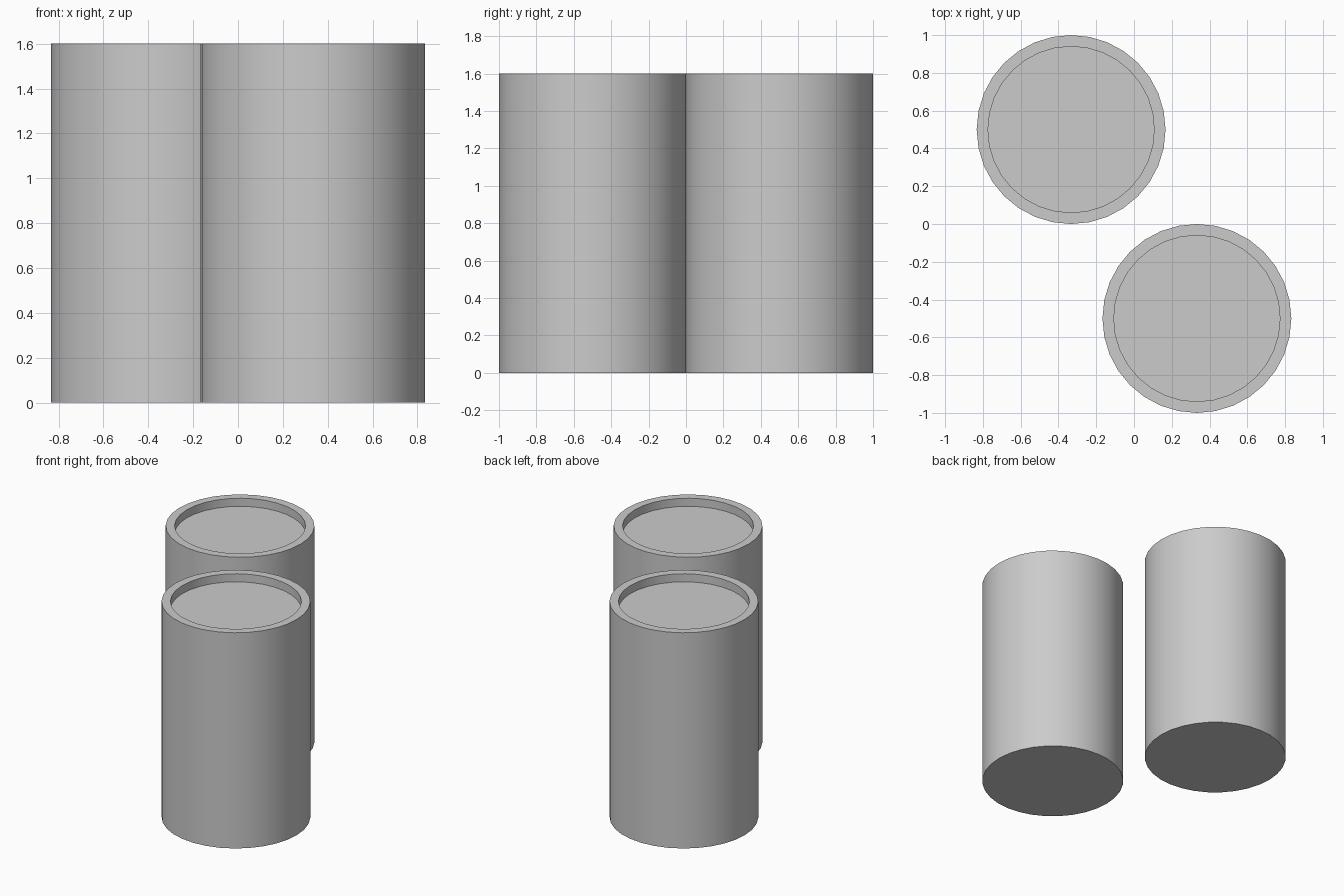
import bpy
import bmesh
import math

cube = bpy.data.objects.get("Cube")
if cube:
    bpy.data.objects.remove(cube, do_unlink=True)

SIDES = 32
RADIUS, INNER = 0.5, 0.44
HEIGHT, RECESS = 1.6, 0.06

# One plain grey for everything
grey = bpy.data.materials.new("plain grey")
grey.use_nodes = True
color = (0.6, 0.6, 0.6, 1)
grey.diffuse_color = color
grey.node_tree.nodes["Principled BSDF"].inputs["Base Color"].default_value = color


def make_cylinder(name, x, y):
    """Upright cylinder with a shallow round recess in its top."""
    bm = bmesh.new()
    profile = [(RADIUS, 0), (RADIUS, HEIGHT), (INNER, HEIGHT), (INNER, HEIGHT - RECESS)]
    rings = []
    for r, z in profile:
        angles = [math.tau * i / SIDES for i in range(SIDES)]
        rings.append([bm.verts.new((r * math.cos(a), r * math.sin(a), z)) for a in angles])
    for low, high in zip(rings, rings[1:]):
        for i in range(SIDES):
            j = (i + 1) % SIDES
            bm.faces.new((low[i], low[j], high[j], high[i]))
    # Bottom cap and recess floor
    bm.faces.new(rings[0][::-1])
    bm.faces.new(rings[-1])
    mesh = bpy.data.meshes.new(name)
    bm.to_mesh(mesh)
    bm.free()
    mesh.materials.append(grey)
    obj = bpy.data.objects.new(name, mesh)
    obj.location = (x, y, 0)
    bpy.context.collection.objects.link(obj)
    # Smooth walls, crisp rims
    bpy.ops.object.select_all(action="DESELECT")
    obj.select_set(True)
    bpy.context.view_layer.objects.active = obj
    bpy.ops.object.shade_smooth_by_angle(angle=math.radians(30))


make_cylinder("front_left_cylinder", 0.333, -0.5)
make_cylinder("back_right_cylinder", -0.333, 0.5)
